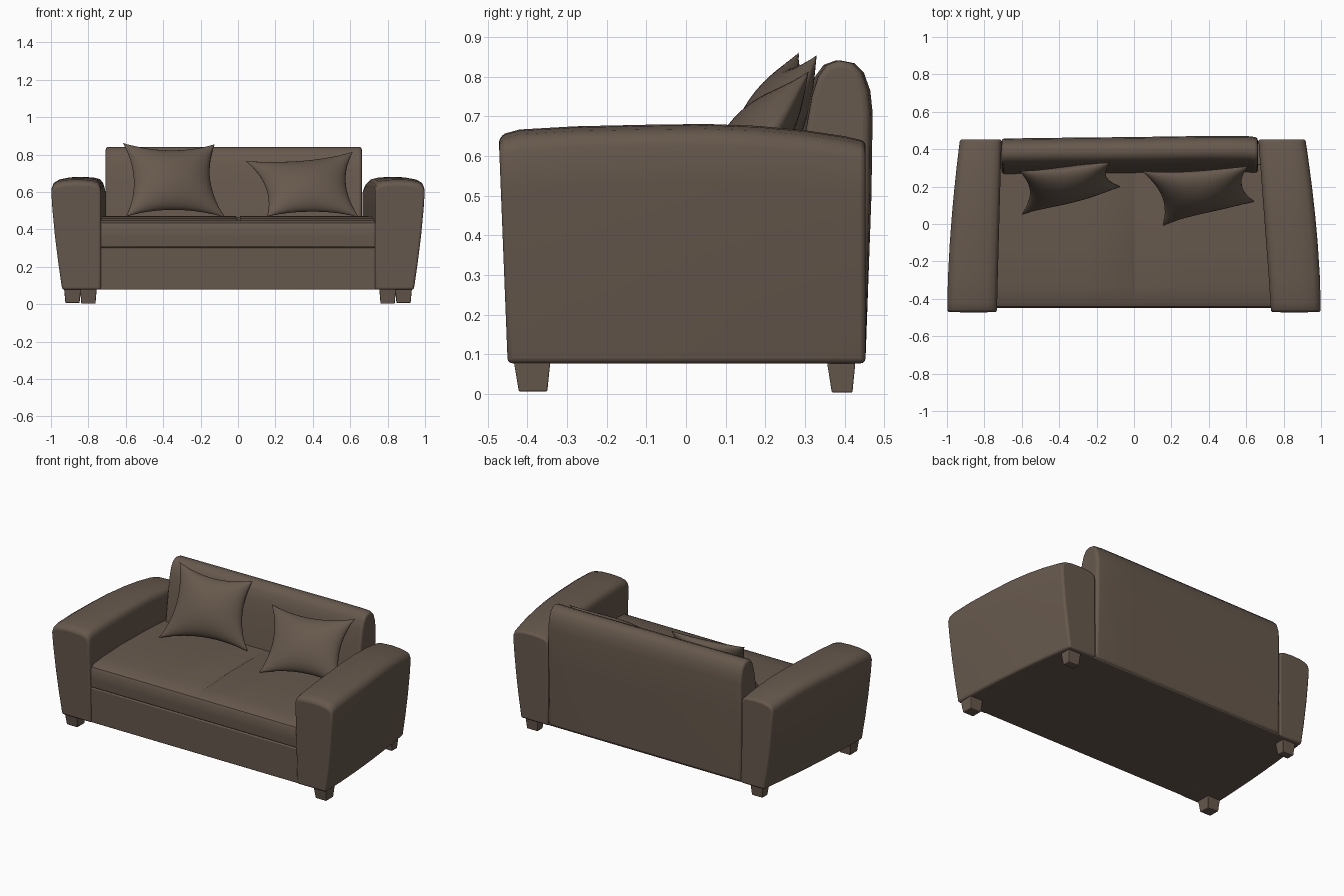
import bpy, bmesh, math
from mathutils import Vector

if "Cube" in bpy.data.objects:
    bpy.data.objects.remove(bpy.data.objects["Cube"])

fabric = bpy.data.materials.new("brown fabric")
fabric.diffuse_color = (0.135, 0.100, 0.074, 1)
fabric.use_nodes = True
fabric.node_tree.nodes["Principled BSDF"].inputs["Base Color"].default_value = fabric.diffuse_color


def finish(bm, name, bevel=0.0, angle=40):
    bmesh.ops.recalc_face_normals(bm, faces=bm.faces)
    me = bpy.data.meshes.new(name)
    bm.to_mesh(me)
    bm.free()
    ob = bpy.data.objects.new(name, me)
    bpy.context.collection.objects.link(ob)
    me.materials.append(fabric)
    if bevel:
        m = ob.modifiers.new("rounded edges", 'BEVEL')
        m.width, m.segments = bevel, 3
        m.limit_method, m.angle_limit = 'ANGLE', math.radians(50)
    bpy.ops.object.select_all(action='DESELECT')
    ob.select_set(True)
    bpy.context.view_layer.objects.active = ob
    bpy.ops.object.shade_smooth_by_angle(angle=math.radians(angle))
    return ob


def loft(name, rings, bevel=0.0, angle=40):
    """Skin closed rings of points and cap both ends."""
    bm = bmesh.new()
    vs = [[bm.verts.new(p) for p in r] for r in rings]
    n = len(vs[0])
    for a, b in zip(vs, vs[1:]):
        for i in range(n):
            bm.faces.new((a[i], a[(i + 1) % n], b[(i + 1) % n], b[i]))
    bm.faces.new(vs[0])
    bm.faces.new(vs[-1])
    return finish(bm, name, bevel, angle)


def block(name, bottom, top, z0, z1, bevel):
    """Tapered box; bottom and top are (x0, x1, y0, y1)."""
    rings = [[(r[0], r[2], z), (r[1], r[2], z), (r[1], r[3], z), (r[0], r[3], z)]
             for r, z in ((bottom, z0), (top, z1))]
    return loft(name, rings, bevel)


# Arms: rounded section swept front to back, tapering downward and backward
SECTION = [(0, 0), (0, .25), (0, .5), (0, .75), (0, .92), (.025, .955), (.08, .98), (.2, .993),
           (.45, 1), (.7, .995), (.87, .98), (.96, .955), (1, .91), (1, .75), (1, .5),
           (1, .25), (1, 0)]
STATIONS = [(-.45, .645), (-.435, .657), (-.40, .667), (-.28, .675), (-.1, .679), (.05, .681),
            (.18, .676), (.3, .665), (.4, .65), (.453, .638)]


def arm(name, side, in_front, in_back, out_back):
    rings = []
    for y, top in STATIONS:
        t = (y + .45) / .903
        inner = in_front + (in_back - in_front) * t
        outer = 1.0 + (out_back - 1.0) * t ** 1.7
        ring = []
        for s, h in SECTION:
            o = outer - .06 * (1 - h) ** 1.5
            yy = y * (1 + .05 * h) if y < -.3 else y
            ring.append((side * (inner + s * (o - inner)), yy, .077 + h * (top - .077)))
        rings.append(ring)
    loft(name, rings, .012)


arm("left_arm", -1, .733, .708, .932)
arm("right_arm", 1, .733, .665, .918)

# Base under the seat
block("base", (-.745, .745, -.442, .445), (-.745, .745, -.446, .445), .077, .302, .006)

# Seat cushion with a shallow centre crease
SEAT = [(-.444, .304), (-.449, .36), (-.449, .415), (-.441, .434), (-.415, .447), (-.33, .458),
        (-.15, .469), (.1, .470), (.32, .462), (.32, .304)]
rings = []
for x in (-.74, -.5, -.25, -.012, 0, .012, .25, .5, .74):
    rings.append([(x, y, z - (.008 if x == 0 and -.34 < y < .2 and z > .44 else 0))
                  for y, z in SEAT])
loft("seat_cushion", rings, .006)

# Backrest: rounded-top profile run across between the arms
BACK = [(.25, .08), (.272, .45), (.303, .67), (.317, .75), (.333, .80), (.355, .83), (.385, .841),
        (.42, .834), (.443, .81), (.459, .765), (.465, .71), (.463, .5), (.452, .08)]
rings = []
for x, shift in ((-.708, -.008), (-.4, -.004), (0, 0), (.4, .006), (.6, .006), (.662, -.002)):
    rings.append([(x, y + shift * min(1, z / .6), z) for y, z in BACK])
loft("backrest", rings, .016)

# Tapered feet, the back pair set further in
for side, label in ((-1, "left"), (1, "right")):
    for row, x, y0, y1 in (("front", .885, -.435, -.342), ("back", .80, .355, .428)):
        c, w = side * x, .045
        block(f"{row}_{label}_foot", (c - w + .007, c + w - .007, y0 + .013, y1 - .008),
              (c - w, c + w, y0, y1), .003 if row == "back" else .006, .085, .004)


# Throw pillows: pinched patch between four corners, puffed both ways
def pillow(name, bl, br, tr, tl, pinch=.2, puff=.085, n=20):
    bl, br, tr, tl = map(Vector, (bl, br, tr, tl))
    normal = (br - bl + tr - tl).cross(tl - bl + tr - br).normalized()
    bm = bmesh.new()
    for sign in (1, -.75):
        grid = []
        for j in range(n + 1):
            row = []
            for i in range(n + 1):
                u, v = -math.cos(math.pi * i / n), -math.cos(math.pi * j / n)
                a = (1 + u * (1 - pinch * (1 - v * v))) / 2
                b = (1 + v * (1 - pinch * (1 - u * u))) / 2
                p = bl.lerp(br, a).lerp(tl.lerp(tr, a), b)
                e = max(0, (1 - u * u) * (1 - v * v)) ** .55
                p = p + normal * (sign * puff * e)
                p.z = max(p.z, .462)
                row.append(bm.verts.new(p))
            grid.append(row)
        for j in range(n):
            for i in range(n):
                bm.faces.new((grid[j][i], grid[j][i + 1], grid[j + 1][i + 1], grid[j + 1][i]))
    bmesh.ops.remove_doubles(bm, verts=bm.verts, dist=1e-5)
    finish(bm, name, 0, 80)


pillow("left_pillow", (-.60, .05, .468), (-.07, .20, .465), (-.125, .33, .855), (-.615, .285, .862))
pillow("right_pillow", (.155, -.01, .468), (.645, .12, .465), (.615, .31, .815), (.04, .285, .765))
